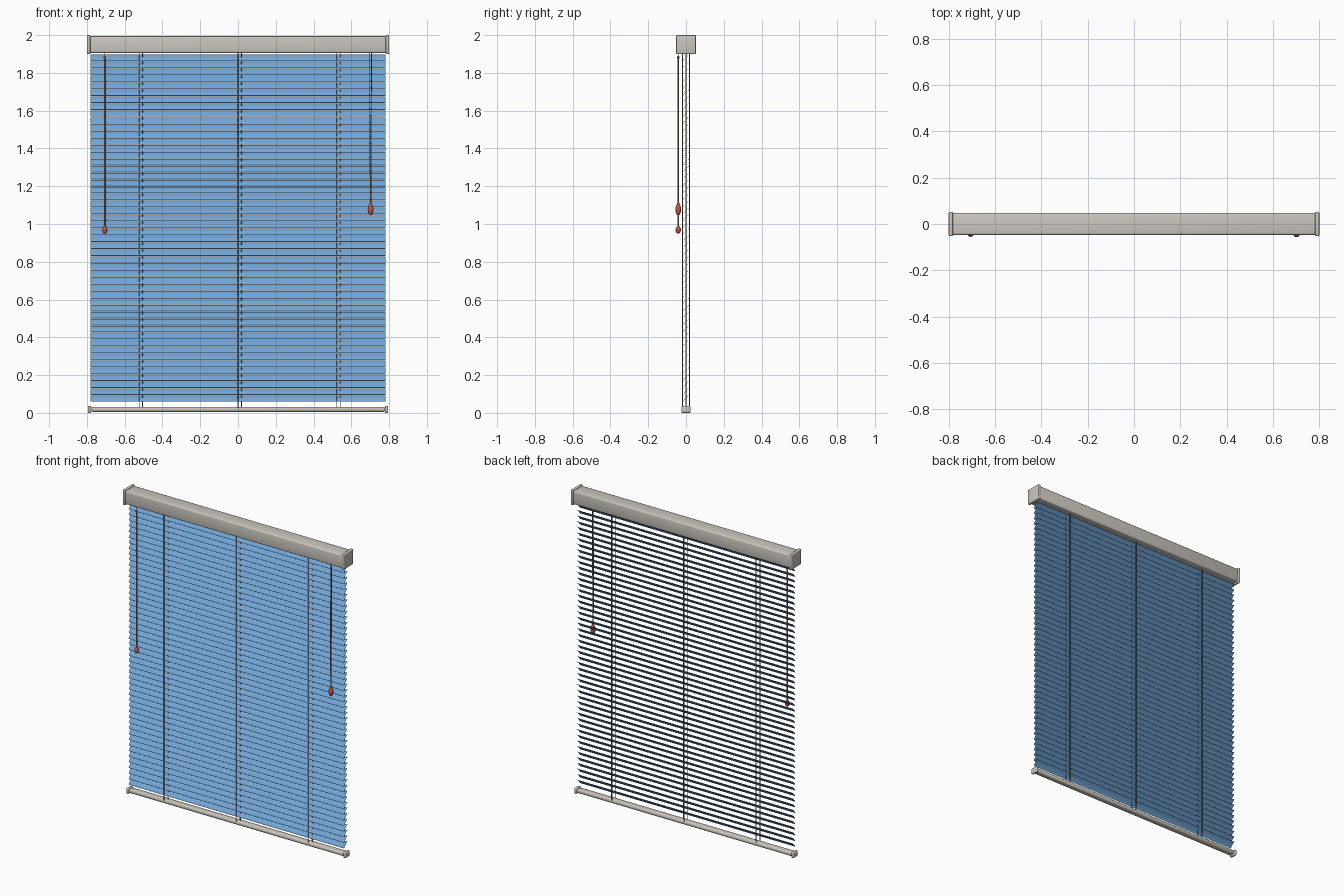
import bpy, bmesh, math
from mathutils import Vector

cube = bpy.data.objects.get("Cube")
if cube:
    bpy.data.objects.remove(cube, do_unlink=True)


def material(name, rgb):
    m = bpy.data.materials.new(name)
    m.use_nodes = True
    m.diffuse_color = (*rgb, 1)
    m.node_tree.nodes["Principled BSDF"].inputs["Base Color"].default_value = (*rgb, 1)
    return m


RAIL = material("warm grey", (0.60, 0.57, 0.52))
BLUE = material("slat blue", (0.17, 0.38, 0.67))
TAN = material("cord tan", (0.36, 0.24, 0.17))
RED = material("knob red", (0.50, 0.10, 0.07))


def finish(name, bm, mat, smooth=True):
    bmesh.ops.recalc_face_normals(bm, faces=bm.faces)
    me = bpy.data.meshes.new(name)
    bm.to_mesh(me)
    bm.free()
    me.materials.append(mat)
    ob = bpy.data.objects.new(name, me)
    bpy.context.collection.objects.link(ob)
    if smooth:
        bpy.ops.object.select_all(action='DESELECT')
        ob.select_set(True)
        bpy.context.view_layer.objects.active = ob
        bpy.ops.object.shade_smooth_by_angle(angle=math.radians(40))
    return ob


def box(name, centre, size, bevel, mat):
    bm = bmesh.new()
    bmesh.ops.create_cube(bm, size=1)
    for v in bm.verts:
        v.co = Vector(c + s * q for c, s, q in zip(centre, size, v.co))
    bmesh.ops.bevel(bm, geom=bm.edges[:], offset=bevel, segments=3,
                    profile=0.5, affect='EDGES')
    return finish(name, bm, mat)


def lathe(name, x, y, profile, mat, sides=16):
    """Revolve (radius, z) points about a vertical axis at x, y."""
    bm = bmesh.new()
    rings = []
    for r, z in profile:
        rings.append([bm.verts.new((x + r * math.cos(a), y + r * math.sin(a), z))
                      for a in (2 * math.pi * k / sides for k in range(sides))])
    for a, b in zip(rings, rings[1:]):
        for k in range(sides):
            j = (k + 1) % sides
            bm.faces.new((a[k], a[j], b[j], b[k]))
    bm.faces.new(rings[0])
    bm.faces.new(rings[-1])
    return finish(name, bm, mat)


def tube(name, points, radius, mat):
    cu = bpy.data.curves.new(name, 'CURVE')
    cu.dimensions = '3D'
    cu.bevel_depth = radius
    cu.bevel_resolution = 1
    cu.use_fill_caps = True
    sp = cu.splines.new('POLY')
    sp.points.add(len(points) - 1)
    for p, co in zip(sp.points, points):
        p.co = (*co, 1)
    cu.materials.append(mat)
    ob = bpy.data.objects.new(name, cu)
    bpy.context.collection.objects.link(ob)
    return ob


# Head rail and bottom rail with end caps
box("head_rail", (0, 0, 1.95), (1.574, 0.094, 0.088), 0.008, RAIL)
box("bottom_rail", (0, 0, 0.019), (1.56, 0.040, 0.026), 0.010, RAIL)
for side, s in (("left", 1), ("right", -1)):
    box(side + "_head_cap", (s * 0.791, 0, 1.95), (0.018, 0.104, 0.1), 0.005, RAIL)
    box(side + "_bottom_cap", (s * 0.786, 0, 0.0185), (0.018, 0.048, 0.037), 0.006, RAIL)

# Slats: one thin crowned strip, tilted with the front edge low, then arrayed
bm = bmesh.new()
tilt = math.radians(45)
half_width, crown, thick, half_length = 0.0235, 0.003, 0.0012, 0.78
section = []
for k in range(7):
    t = k / 3 - 1
    section.append((t * half_width, crown * (1 - t * t)))
section += [(u, w - thick) for u, w in reversed(section)]
ends = []
for x in (-half_length, half_length):
    ends.append([bm.verts.new((x, u * math.cos(tilt) - w * math.sin(tilt),
                               0.0765 + u * math.sin(tilt) + w * math.cos(tilt)))
                 for u, w in section])
n = len(section)
for k in range(n):
    j = (k + 1) % n
    bm.faces.new((ends[0][k], ends[0][j], ends[1][j], ends[1][k]))
bm.faces.new(ends[0])
bm.faces.new(ends[1])
slats = finish("slats", bm, BLUE)
array = slats.modifiers.new("stack", 'ARRAY')
array.count = 50
array.use_relative_offset = False
array.use_constant_offset = True
array.constant_offset_displace = (0, 0, 0.0368)

# Ladder cords front and back, with a lift cord through the slats
for name, x in (("right", -0.523), ("middle", 0), ("left", 0.523)):
    for part, dx, y in (("front_ladder", 0, -0.0185), ("back_ladder", 0, 0.0185),
                        ("lift", 0.018, 0)):
        tube(f"{name}_{part}_cord", [(x + dx, y, 0.025), (x + dx, y, 1.92)], 0.002, TAN)

# Tilt wand with hook and end knob
WX, WY = -0.705, -0.041
tube("wand_hook", [(WX, WY, 1.92), (WX, WY, 1.87)], 0.002, TAN)
lathe("wand_joint", WX, WY, [(0.002, 1.89), (0.006, 1.886), (0.006, 1.878),
                             (0.003, 1.872)], TAN)
lathe("tilt_wand", WX, WY, [(0.005, 0.97), (0.005, 1.87), (0.003, 1.876)], TAN, 8)
lathe("wand_knob", WX, WY, [(0.005, 0.95), (0.011, 0.955), (0.0145, 0.966),
                            (0.013, 0.977), (0.007, 0.988)], RED)

# Pull cords converging into a tassel
PX = 0.702
for side, s in (("left", 1), ("right", -1)):
    tube(side + "_pull_cord", [(PX + s * 0.005, WY, 1.92), (PX + s * 0.002, WY, 1.10)],
         0.0022, TAN)
lathe("pull_tassel", PX, WY, [(0.006, 1.048), (0.011, 1.055), (0.0155, 1.073),
                              (0.0145, 1.085), (0.009, 1.103), (0.005, 1.112)], RED)
